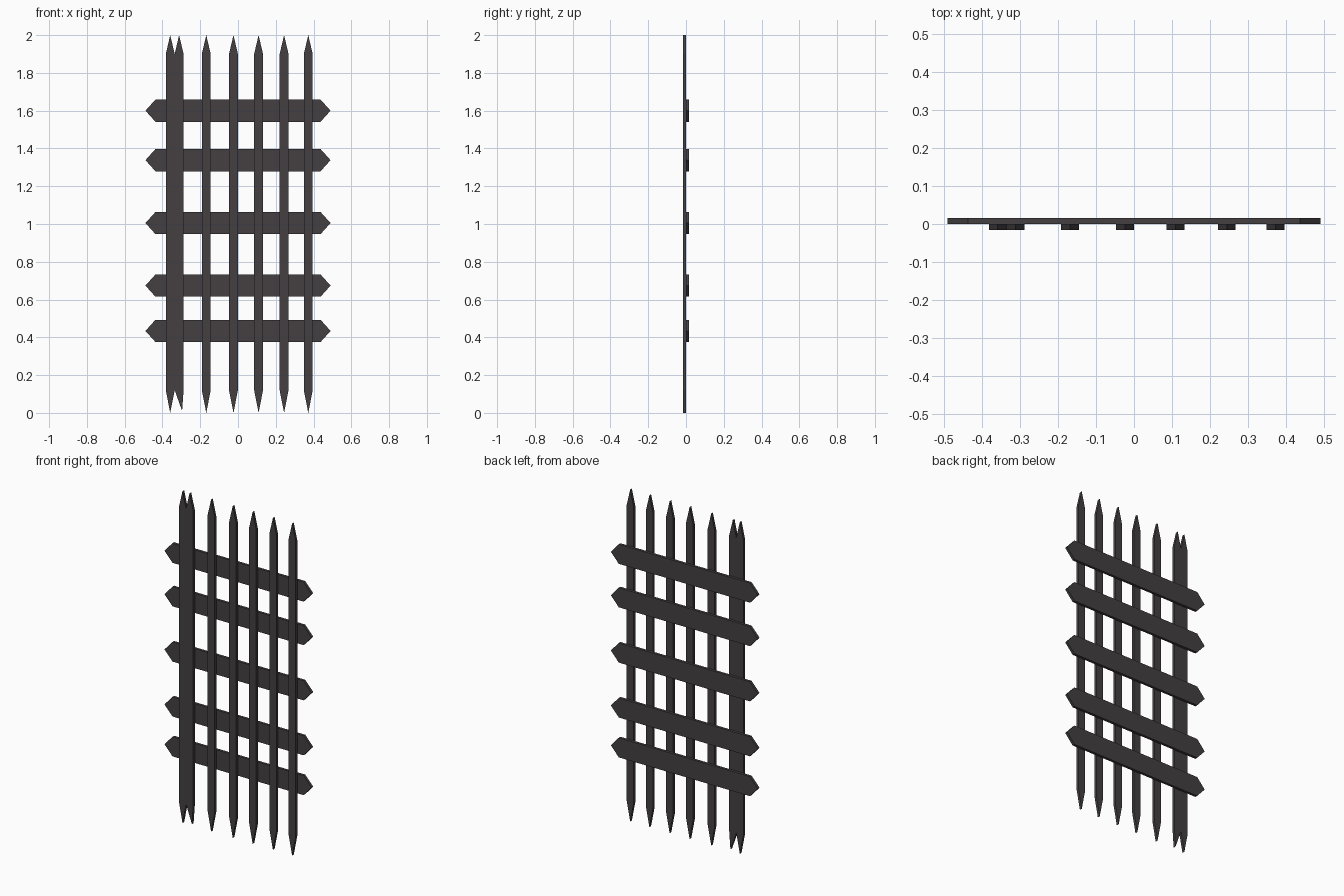
import bpy, bmesh

if "Cube" in bpy.data.objects:
    bpy.data.objects.remove(bpy.data.objects["Cube"])

mat = bpy.data.materials.new("dark iron")
mat.diffuse_color = (0.058, 0.051, 0.054, 1)
mat.use_nodes = True
mat.node_tree.nodes["Principled BSDF"].inputs["Base Color"].default_value = mat.diffuse_color


def plate(name, outline, y0, y1):
    """Extrude an (x, z) outline between two depths."""
    bm = bmesh.new()
    face = bm.faces.new([bm.verts.new((x, y0, z)) for x, z in outline])
    ext = bmesh.ops.extrude_face_region(bm, geom=[face])
    verts = [v for v in ext["geom"] if isinstance(v, bmesh.types.BMVert)]
    bmesh.ops.translate(bm, verts=verts, vec=(0, y1 - y0, 0))
    bmesh.ops.recalc_face_normals(bm, faces=bm.faces)
    mesh = bpy.data.meshes.new(name)
    bm.to_mesh(mesh)
    bm.free()
    mesh.materials.append(mat)
    obj = bpy.data.objects.new(name, mesh)
    bpy.context.collection.objects.link(obj)


FRONT, MID, BACK = -0.016, 0.0, 0.016
LOW, HIGH = 0.12, 1.90

# Single upright bars, pointed at both ends
for i, x in enumerate((-0.168, -0.024, 0.109, 0.244, 0.372)):
    h = 0.0235
    plate(f"upright_bar_{i + 1}",
          [(x - h, LOW), (x, 0), (x + h, LOW), (x + h, HIGH), (x, 2), (x - h, HIGH)],
          FRONT, MID)

# Wide double bar with notched ends
plate("double_bar",
      [(-0.382, LOW), (-0.359, 0), (-0.335, LOW), (-0.296, 0.01), (-0.288, LOW),
       (-0.288, HIGH), (-0.312, 2), (-0.335, HIGH), (-0.359, 2), (-0.382, HIGH)],
      FRONT, MID)

# Cross rails behind the bars, pointed at both ends
for i, z in enumerate((0.434, 0.674, 1.005, 1.338, 1.60)):
    h = 0.059
    plate(f"cross_rail_{i + 1}",
          [(-0.49, z), (-0.437, z - h), (0.437, z - h),
           (0.49, z), (0.437, z + h), (-0.437, z + h)],
          MID, BACK)
